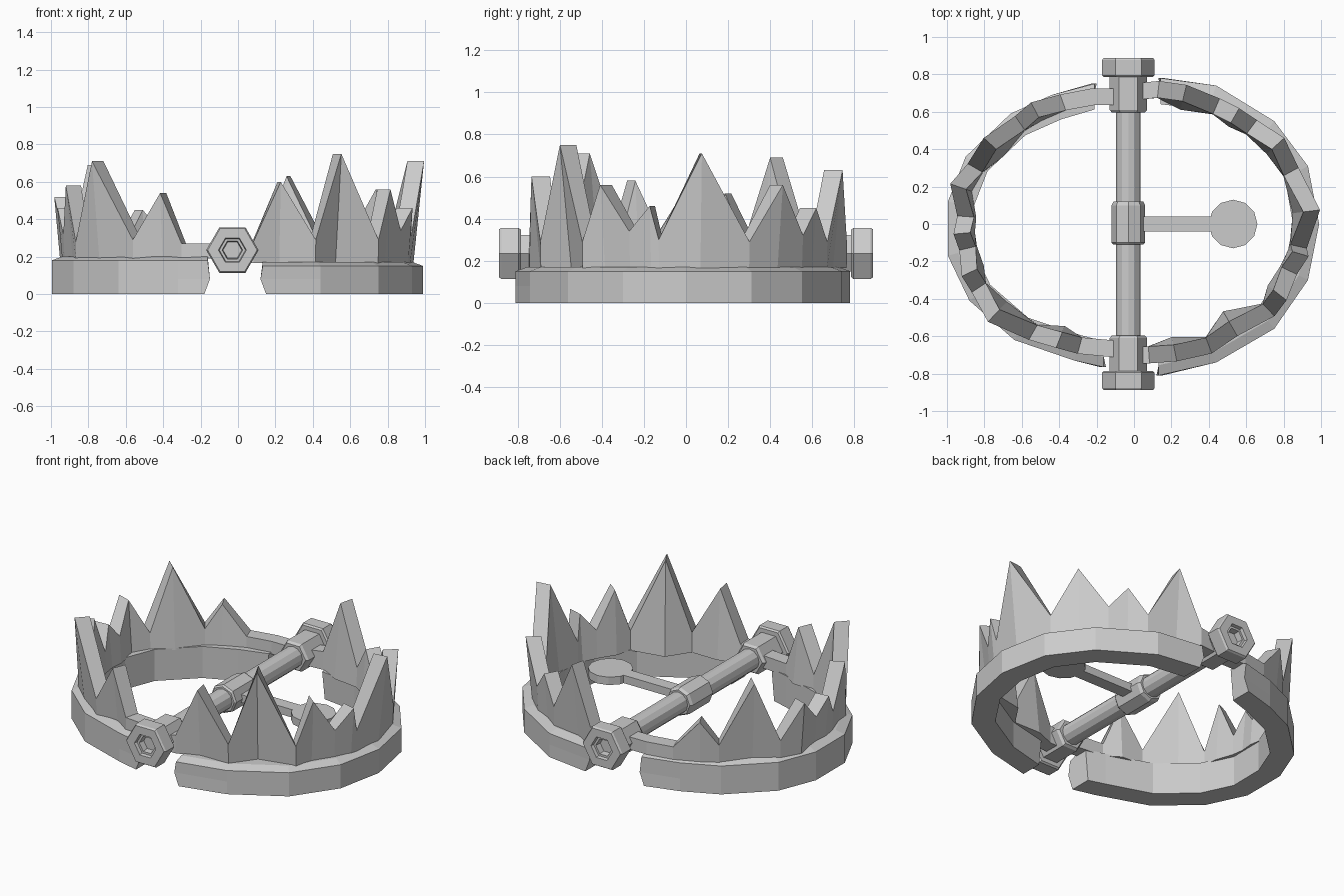
import bpy, bmesh, math
from mathutils import Vector

if "Cube" in bpy.data.objects:
    bpy.data.objects.remove(bpy.data.objects["Cube"])

AX, AZ = -0.03, 0.235   # hinge axis position


def finish(name, bm):
    bmesh.ops.recalc_face_normals(bm, faces=bm.faces)
    me = bpy.data.meshes.new(name)
    bm.to_mesh(me)
    bm.free()
    ob = bpy.data.objects.new(name, me)
    bpy.context.collection.objects.link(ob)
    return ob


def skin(name, rings, smooth=False):
    """Bridge consecutive closed rings and cap both ends."""
    bm = bmesh.new()
    vs = [[bm.verts.new(p) for p in r] for r in rings]
    n = len(vs[0])
    for a, b in zip(vs, vs[1:]):
        for i in range(n):
            f = bm.faces.new((a[i], a[(i + 1) % n], b[(i + 1) % n], b[i]))
            f.smooth = smooth
    bm.faces.new(vs[0])
    bm.faces.new(vs[-1])
    return finish(name, bm)


def outward(x, y):
    return Vector((x / 0.92 ** 2, y / 0.72 ** 2, 0)).normalized()


def base_band(name, path, h):
    """Plain lower band with a sloped top edge and tapered ends."""
    prof = [(0, 0), (0, 0.08), (0, h), (0.055, h + 0.02), (0.14, h + 0.02), (0.14, 0)]
    rings = []
    for k, (x, y) in enumerate(path):
        n = outward(x, y)
        end = k in (0, len(path) - 1)
        ring = []
        for d, z in prof:
            p = Vector((x, y, z)) - n * d
            if end:
                p.x = x + math.copysign(0.03 if z == 0 else 0.012 if z > 0.1 else 0, x)
            ring.append(p)
        rings.append(ring)
    skin(name, rings)


def toothed_band(name, tops, z0):
    """Jaw strip whose top edge follows teeth that lean outward."""
    rings = []
    for x, y, z in tops:
        n = outward(x, y)
        t = Vector((x, y, z))
        b = Vector((x, y, z0)) - n * 0.13 * max(0, z - 0.27)
        w = n * 0.045
        rings.append([t + w, t - w, b - w, b + w])
    skin(name, rings)


def lathe(name, prof, sides, smooth=False):
    """Turn (y, radius) pairs around the hinge axis."""
    skin(name, [[(AX + r * math.cos(2 * math.pi * i / sides), y,
                  AZ + r * math.sin(2 * math.pi * i / sides)) for i in range(sides)]
                for y, r in prof], smooth)


# Right jaw
base_band("right_jaw_base",
          [(0.12, -0.81), (0.44, -0.74), (0.75, -0.56), (0.93, -0.30), (0.99, 0.0),
           (0.93, 0.31), (0.75, 0.55), (0.44, 0.74), (0.13, 0.78)], 0.15)
toothed_band("right_jaw_teeth",
             [(0.03, -0.70, 0.27), (0.08, -0.70, 0.28), (0.22, -0.69, 0.60),
              (0.40, -0.65, 0.29), (0.53, -0.56, 0.75), (0.72, -0.46, 0.29),
              (0.78, -0.38, 0.56), (0.83, -0.25, 0.34), (0.89, -0.16, 0.46),
              (0.88, -0.12, 0.30), (0.95, 0.07, 0.71), (0.84, 0.28, 0.29),
              (0.77, 0.43, 0.56), (0.63, 0.52, 0.32), (0.54, 0.58, 0.45),
              (0.44, 0.63, 0.29), (0.27, 0.70, 0.63), (0.13, 0.72, 0.28),
              (0.03, 0.71, 0.27)], 0.165)

# Left jaw
base_band("left_jaw_base",
          [(-0.15, -0.765), (-0.32, -0.73), (-0.64, -0.62), (-0.88, -0.41), (-0.995, -0.17),
           (-0.995, 0.12), (-0.90, 0.36), (-0.66, 0.59), (-0.44, 0.69), (-0.20, 0.75)], 0.18)
toothed_band("left_jaw_teeth",
             [(-0.08, -0.67, 0.27), (-0.29, -0.65, 0.27), (-0.40, -0.62, 0.54),
              (-0.54, -0.58, 0.29), (-0.75, -0.49, 0.71), (-0.83, -0.34, 0.28),
              (-0.88, -0.26, 0.58), (-0.89, -0.13, 0.32), (-0.92, -0.05, 0.46),
              (-0.90, 0.04, 0.36), (-0.94, 0.20, 0.52), (-0.85, 0.30, 0.30),
              (-0.77, 0.43, 0.69), (-0.61, 0.54, 0.30), (-0.53, 0.61, 0.45),
              (-0.38, 0.65, 0.27), (-0.22, 0.68, 0.27), (-0.08, 0.68, 0.27)], 0.19)

# Hinge rod and centre collar
lathe("hinge_rod", [(-0.62, 0.066), (0.62, 0.066)], 12)
lathe("centre_collar", [(-0.11, 0.08), (-0.10, 0.09), (0.10, 0.09), (0.12, 0.08)], 8)

# Hex sleeves and bolt heads with a stepped socket, at both ends
for s, side in ((-1, "front"), (1, "back")):
    lathe(side + "_sleeve", [(s * 0.595, 0.088), (s * 0.61, 0.10), (s * 0.80, 0.10)], 6)
    lathe(side + "_bolt_head",
          [(s * 0.785, 0.13), (s * 0.795, 0.14), (s * 0.877, 0.14), (s * 0.888, 0.132),
           (s * 0.888, 0.075), (s * 0.868, 0.07), (s * 0.868, 0.055), (s * 0.83, 0.05)], 6)

# Trigger arm and pan in one outline, extruded
pan = [(0.53 + 0.13 * math.cos(a), 0.13 * math.sin(a))
       for a in (math.radians(d) for d in range(-150, 151, 30))]
pan = [(0.04, 0.04), (0.04, -0.04), (0.41, -0.04)] + pan + [(0.41, 0.04)]
skin("trigger_pan", [[(x, y, z) for x, y in pan] for z in (0.21, 0.26)])
